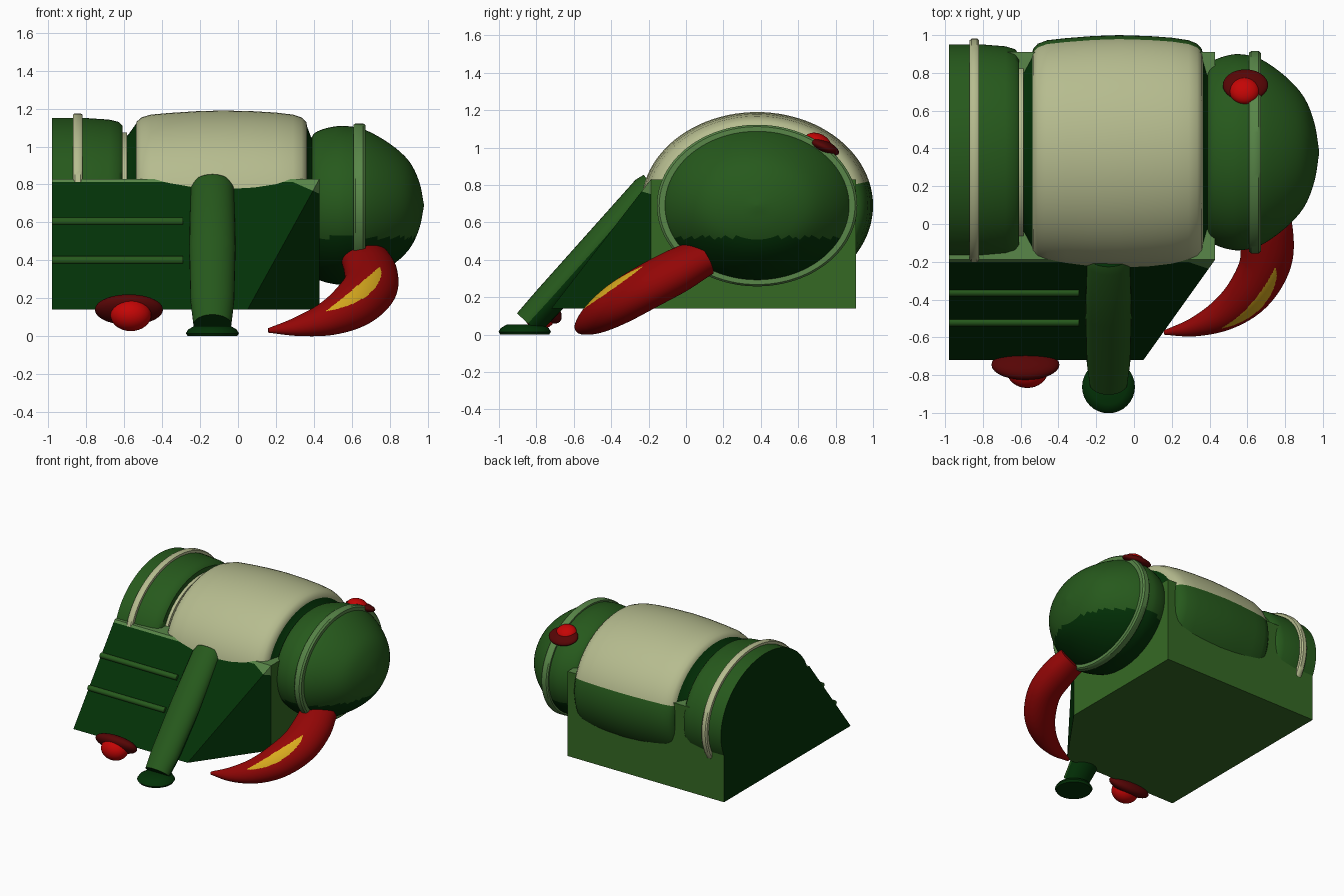
import bpy, bmesh, math
from mathutils import Vector, Matrix

if "Cube" in bpy.data.objects:
    bpy.data.objects.remove(bpy.data.objects["Cube"])


def mat(name, r, g, b):
    m = bpy.data.materials.new(name)
    lin = [(c / 255 / 12.92) if c < 11 else ((c / 255 + 0.055) / 1.055) ** 2.4 for c in (r, g, b)]
    m.diffuse_color = (*lin, 1)
    m.use_nodes = True
    m.node_tree.nodes["Principled BSDF"].inputs["Base Color"].default_value = m.diffuse_color
    return m


CREAM = mat("cream", 182, 188, 143)
GREEN = mat("green", 38, 89, 28)
DARK = mat("dark green", 3, 50, 7)
LIGHT = mat("light green", 88, 134, 72)
BOX = mat("hull green", 53, 105, 36)
RED = mat("red", 147, 6, 6)
BRIGHT = mat("bright red", 196, 5, 5)
MAROON = mat("dark red", 86, 5, 5)
YELLOW = mat("yellow", 216, 170, 30)


def finish(name, bm, mats, rule=None, angle=40):
    """Turn a bmesh into an object; rule(face centre, normal) picks the material."""
    bmesh.ops.recalc_face_normals(bm, faces=bm.faces)
    if rule:
        for f in bm.faces:
            f.material_index = rule(f.calc_center_median(), f.normal)
    me = bpy.data.meshes.new(name)
    bm.to_mesh(me)
    bm.free()
    for m in mats:
        me.materials.append(m)
    ob = bpy.data.objects.new(name, me)
    bpy.context.collection.objects.link(ob)
    bpy.ops.object.select_all(action='DESELECT')
    bpy.context.view_layer.objects.active = ob
    ob.select_set(True)
    bpy.ops.object.shade_smooth_by_angle(angle=math.radians(angle))
    return ob


def sweep(name, pts, sizes, up, mats, axis=None, n=64, rule=None, paint=None):
    """Elliptical rings of half size (side, up) along pts, with closed ends."""
    bm = bmesh.new()
    pts = [Vector(p) for p in pts]
    rings = []
    for i, (p, (w, t)) in enumerate(zip(pts, sizes)):
        d = Vector(axis) if axis else pts[min(i + 1, len(pts) - 1)] - pts[max(i - 1, 0)]
        side = d.cross(Vector(up)).normalized()
        top = side.cross(d).normalized()
        rings.append([bm.verts.new(p + side * w * math.cos(a) + top * t * math.sin(a))
                      for a in (2 * math.pi * k / n for k in range(n))])
    for i in range(len(rings) - 1):
        for k in range(n):
            f = bm.faces.new((rings[i][k], rings[i][(k + 1) % n],
                              rings[i + 1][(k + 1) % n], rings[i + 1][k]))
            if paint:
                f.material_index = paint((i + 0.5) / (len(rings) - 1), 2 * math.pi * (k + 0.5) / n)
    bm.faces.new(rings[0])
    bm.faces.new(rings[-1])
    return finish(name, bm, mats, rule)


def barrel(name, profile, mats, rule=None):
    """Oval body part around the long axis; profile is (x, height radius)."""
    return sweep(name, [(x, 0.38, 0.69) for x, r in profile],
                 [(1.24 * r, r) for x, r in profile], (0, 0, 1), mats, (1, 0, 0), 96, rule)


def ellipsoid(name, centre, radii, tilt, m):
    bm = bmesh.new()
    bmesh.ops.create_uvsphere(bm, u_segments=32, v_segments=16, radius=1)
    bm.transform(Matrix.Translation(centre) @ Matrix.Rotation(tilt, 4, 'X') @ Matrix.Diagonal((*radii, 1)))
    return finish(name, bm, [m])


def smooth(vals, steps):
    """Catmull-Rom through a list of tuples."""
    v = [Vector(a) for a in vals]
    v = [2 * v[0] - v[1]] + v + [2 * v[-1] - v[-2]]
    out = []
    for i in range(1, len(v) - 2):
        a, b, c, d = v[i - 1:i + 3]
        for s in range(steps):
            t = s / steps
            out.append(0.5 * (2 * b + (c - a) * t + (2 * a - 5 * b + 4 * c - d) * t * t
                              + (3 * b - a - 3 * c + d) * t ** 3))
    return out + [v[-2]]


# hull: box with sloping front panel, cut-off front corner and light top edge
EDGE = -0.188
bm = bmesh.new()
low = [bm.verts.new((x, y, 0.14)) for x, y in
       ((-0.98, -0.72), (0.05, -0.72), (0.43, EDGE), (0.43, 0.91), (-0.98, 0.91))]
top = [bm.verts.new((x, y, 0.83)) for x, y in
       ((-0.98, EDGE), (0.43, EDGE), (0.43, 0.91), (-0.98, 0.91))]
for f in (low, top, (low[0], low[1], top[1], top[0]), (low[1], low[2], top[1]),
          (low[2], low[3], top[2], top[1]), (low[3], low[4], top[3], top[2]),
          (low[4], low[0], top[0], top[3])):
    bm.faces.new(f)
for co, no in (((0, 0, 0.812), (0, 0, 1)), ((0.25, 0, 0.83), (0.44, 0, 1))):
    bmesh.ops.bisect_plane(bm, geom=bm.verts[:] + bm.edges[:] + bm.faces[:], plane_co=co, plane_no=no)


def hull_colour(c, nrm):
    if nrm.z > 0.9:
        return 2
    if nrm.y < -0.1:
        return 2 if c.z > 0.812 or c.z > 0.83 - 0.44 * (c.x - 0.25) else 1
    return int(nrm.x < -0.9)


finish("hull", bm, [BOX, DARK, LIGHT], hull_colour, 30)

# raised ribs on the front panel
for i, z in enumerate((0.605, 0.40)):
    y = EDGE - (0.83 - z) * (0.72 + EDGE) / 0.69
    sweep(f"panel_rib_{i + 1}", [(-0.98, y, z), (-0.29, y, z)], [(0.022, 0.022)] * 2,
          (0, 0, 1), [GREEN], n=12)

# oval body sections
barrel("end_section", [(-0.98, 0.46), (-0.8, 0.46), (-0.68, 0.452), (-0.63, 0.44),
                       (-0.61, 0.42), (-0.61, 0.3)], [GREEN, DARK],
       lambda c, nrm: int(nrm.x < -0.9))
barrel("end_ring", [(-0.87, 0.45), (-0.87, 0.478), (-0.86, 0.485), (-0.83, 0.485),
                    (-0.82, 0.478), (-0.82, 0.45)], [CREAM])
barrel("neck_ring", [(-0.62, 0.385), (-0.585, 0.385)], [CREAM])
barrel("core", [(-0.6, 0.36), (-0.58, 0.37), (-0.53, 0.44), (0.355, 0.44),
                (0.385, 0.36), (0.42, 0.34)], [DARK])
SPLIT = math.asin(0.28)
barrel("drum", [(-0.54, 0.41), (-0.535, 0.44), (-0.51, 0.463), (-0.46, 0.478), (-0.36, 0.487),
                (-0.22, 0.496), (-0.08, 0.5), (0.08, 0.496), (0.2, 0.489), (0.29, 0.478),
                (0.335, 0.463), (0.36, 0.44), (0.365, 0.41)], [CREAM, GREEN],
       lambda c, nrm: int(math.atan2(c.z - 0.69, abs(c.y - 0.38) / 1.24) < (SPLIT if c.y > 0.38 else 0.06)))

# domed nose, dark underneath
nose = smooth([(0.385, 0.33, 0), (0.395, 0.37, 0), (0.43, 0.395, 0), (0.5, 0.414, 0), (0.57, 0.418, 0),
               (0.67, 0.398, 0), (0.8, 0.325, 0), (0.9, 0.235, 0), (0.955, 0.125, 0), (0.98, 0.005, 0)], 4)
barrel("nose_dome", [(p.x, p.y) for p in nose], [GREEN, DARK], lambda c, nrm: int(c.z < 0.52))
barrel("nose_ring", [(0.61, 0.4), (0.61, 0.425), (0.62, 0.432), (0.66, 0.432),
                     (0.672, 0.422), (0.672, 0.38)], [LIGHT])

# slanted strut, dark on its underside, and its foot
OUT = Vector((0, -0.74, 0.67))
sweep("strut", [(-0.135, -0.18, 0.802), (-0.135, -0.21, 0.775), (-0.135, -0.485, 0.46),
                (-0.135, -0.735, 0.18), (-0.135, -0.845, 0.06)],
      [(0.1, 0.07), (0.115, 0.08), (0.122, 0.085), (0.115, 0.085), (0.1, 0.08)],
      OUT, [GREEN, DARK], n=32, rule=lambda c, nrm: int(nrm.dot(OUT) < 0.1))
sweep("strut_foot", [(-0.135, -0.862, z) for z in (0, 0.015, 0.035, 0.055)],
      [(r, r) for r in (0.13, 0.14, 0.128, 0.095)], (0, 1, 0), [DARK], (0, 0, 1), 32)

# lamps: dark red base with a bright red bulb
ellipsoid("front_lamp_base", (-0.575, -0.745, 0.14), (0.18, 0.1, 0.055), math.radians(135), MAROON)
ellipsoid("front_lamp_bulb", (-0.565, -0.78, 0.112), (0.108, 0.088, 0.085), 0, BRIGHT)
ellipsoid("nose_lamp_base", (0.59, 0.735, 1.005), (0.12, 0.09, 0.035), math.radians(-24), MAROON)
ellipsoid("nose_lamp_bulb", (0.585, 0.705, 1.025), (0.08, 0.075, 0.05), math.radians(-24), BRIGHT)

# curved tusk with a painted yellow stripe
path = [(0.67, 0.09, 0.415), (0.70, -0.05, 0.34), (0.695, -0.21, 0.255), (0.61, -0.365, 0.165),
        (0.48, -0.475, 0.095), (0.32, -0.545, 0.052), (0.16, -0.575, 0.03)]
size = [(0.135, 0.1, 0), (0.145, 0.115, 0), (0.142, 0.115, 0), (0.128, 0.108, 0),
        (0.095, 0.085, 0), (0.055, 0.048, 0), (0.012, 0.012, 0)]


def stripe(t, a):
    s = (t - 0.3) / 0.4
    return int(0 < s < 1 and abs(a - math.pi / 2) < 0.3 * math.sin(math.pi * s) ** 0.7)


sweep("tusk", smooth(path, 30), [(p.x, p.y) for p in smooth(size, 30)],
      (0.36, -0.66, 0.67), [RED, YELLOW], n=180, paint=stripe)
